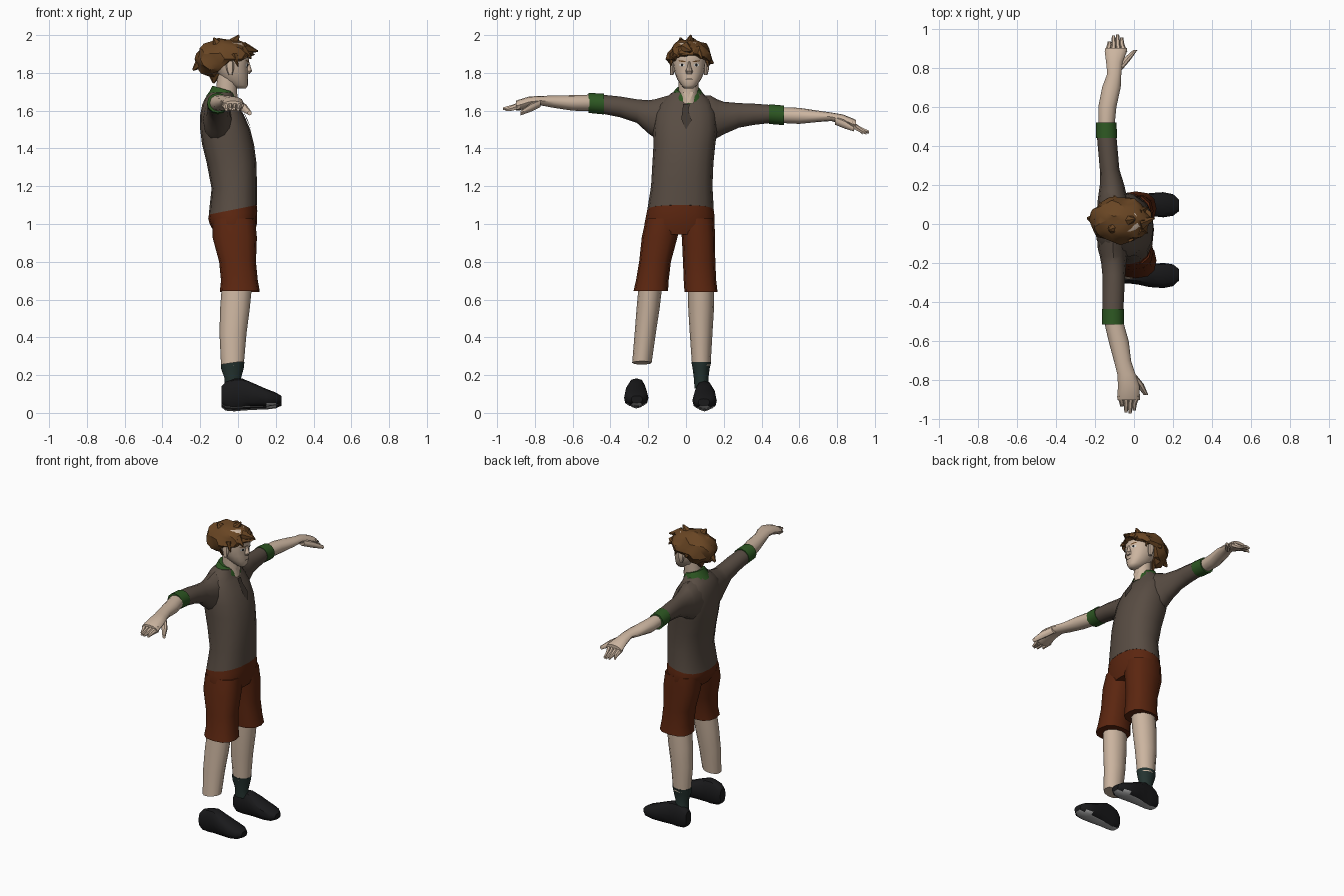
import bpy, bmesh, math
from mathutils import Vector


def colour(name, rgb):
    m = bpy.data.materials.new(name)
    m.diffuse_color = (*rgb, 1)
    return m


SKIN = colour("skin", (0.60, 0.46, 0.35))
HAIR = colour("hair_brown", (0.14, 0.060, 0.017))
SHIRT = colour("shirt_taupe", (0.098, 0.073, 0.056))
PLACKET = colour("shirt_dark", (0.05, 0.038, 0.03))
SHORTS = colour("shorts_rust", (0.105, 0.019, 0.005))
GREEN = colour("trim_green", (0.026, 0.095, 0.016))
SOCK = colour("sock_grey_green", (0.018, 0.034, 0.030))
SHOE = colour("shoe_black", (0.010, 0.010, 0.011))
SOLE = colour("sole_grey", (0.38, 0.38, 0.38))
EYE = colour("eye_white", (0.75, 0.75, 0.72))


def finish(name, bm, mats, angle=40):
    bmesh.ops.recalc_face_normals(bm, faces=bm.faces)
    me = bpy.data.meshes.new(name)
    bm.to_mesh(me)
    bm.free()
    ob = bpy.data.objects.new(name, me)
    bpy.context.collection.objects.link(ob)
    for m in mats:
        me.materials.append(m)
    bpy.ops.object.select_all(action='DESELECT')
    ob.select_set(True)
    bpy.context.view_layer.objects.active = ob
    bpy.ops.object.shade_smooth_by_angle(angle=math.radians(angle))
    return ob


def loft(name, rings, mat, axis='z', n=12, power=1.0, angle=40):
    """Rings: (position, a_min, a_max, b_min, b_max[, slope along a])."""
    bm = bmesh.new()
    loops = []
    for t, a0, a1, b0, b1, *s in rings:
        loop = []
        for i in range(n):
            c, d = math.cos(math.tau * i / n), math.sin(math.tau * i / n)
            u = math.copysign(abs(c) ** power, c) * (a1 - a0) / 2
            v = (b0 + b1) / 2 + math.copysign(abs(d) ** power, d) * (b1 - b0) / 2
            tt = t + (s[0] * u if s else 0)
            u += (a0 + a1) / 2
            co = {'z': (u, v, tt), 'y': (u, tt, v), 'x': (tt, u, v)}[axis]
            loop.append(bm.verts.new(co))
        loops.append(loop)
    for p, q in zip(loops, loops[1:]):
        for i in range(n):
            j = (i + 1) % n
            bm.faces.new((p[i], p[j], q[j], q[i]))
    bm.faces.new(loops[0])
    bm.faces.new(loops[-1])
    return finish(name, bm, [mat], angle)


def plate(name, pts, mat):
    bm = bmesh.new()
    bm.faces.new([bm.verts.new(p) for p in pts])
    return finish(name, bm, [mat])


# Shirt body, with a slanted hem
loft("shirt_body", [
    (1.075, -.155, .10, -.205, .147, .2), (1.20, -.14, .10, -.185, .14, .1),
    (1.32, -.165, .098, -.178, .145), (1.42, -.19, .085, -.172, .155),
    (1.50, -.20, .065, -.175, .165), (1.58, -.20, .03, -.165, .16),
    (1.63, -.19, -.002, -.145, .145), (1.665, -.175, -.02, -.11, .12),
    (1.695, -.15, -.025, -.075, .085)], SHIRT, n=16, power=.85)
plate("shirt_placket", [(.07, 0, 1.50), (.048, .03, 1.55), (.026, .012, 1.60),
                        (.006, .02, 1.635), (.006, -.015, 1.635), (.05, -.025, 1.555)], PLACKET)

# Collar and neck
loft("collar", [(1.655, -.17, -.005, -.085, .105, -.25), (1.685, -.15, -.01, -.075, .095, -.25),
                (1.715, -.135, -.02, -.055, .075, -.3)], GREEN)
loft("neck", [(1.64, -.12, .0, -.035, .06), (1.70, -.115, -.005, -.04, .065),
              (1.80, -.11, .0, -.04, .07)], SKIN)
plate("neck_opening", [(.003, .012, 1.635), (-.008, .04, 1.70), (-.008, -.015, 1.70)], SKIN)

# Left arm (+y)
loft("left_sleeve", [
    (.06, -.19, -.02, 1.42, 1.68), (.13, -.185, -.03, 1.43, 1.68), (.165, -.18, -.042, 1.455, 1.66),
    (.20, -.175, -.05, 1.475, 1.647), (.28, -.175, -.075, 1.51, 1.64), (.36, -.182, -.082, 1.525, 1.637),
    (.45, -.19, -.09, 1.535, 1.63)], SHIRT, 'y')
loft("left_cuff", [(.44, -.194, -.086, 1.53, 1.634), (.52, -.195, -.09, 1.523, 1.627)], GREEN, 'y')
loft("left_forearm", [
    (.50, -.183, -.10, 1.535, 1.618), (.60, -.183, -.09, 1.53, 1.615), (.70, -.163, -.068, 1.54, 1.60),
    (.77, -.137, -.065, 1.545, 1.59), (.83, -.143, -.058, 1.525, 1.58), (.885, -.15, -.035, 1.50, 1.558),
    (.90, -.147, -.035, 1.50, 1.55)], SKIN, 'y')
loft("left_thumb", [(.79, -.10, -.06, 1.525, 1.57), (.84, -.062, -.018, 1.505, 1.55),
                    (.89, -.005, .017, 1.49, 1.515)], SKIN, 'y', n=8)

# Right arm (-y)
loft("right_sleeve", [
    (-.06, -.19, -.02, 1.42, 1.69), (-.13, -.185, -.03, 1.43, 1.67), (-.165, -.175, -.035, 1.455, 1.66),
    (-.20, -.168, -.04, 1.48, 1.655), (-.26, -.162, -.045, 1.535, 1.66), (-.35, -.162, -.05, 1.565, 1.675),
    (-.45, -.162, -.055, 1.585, 1.685)], SHIRT, 'y')
loft("right_cuff", [(-.435, -.165, -.05, 1.58, 1.69), (-.515, -.164, -.052, 1.588, 1.694)], GREEN, 'y')
loft("right_forearm", [
    (-.50, -.153, -.055, 1.597, 1.685), (-.60, -.13, -.027, 1.60, 1.682), (-.70, -.103, -.015, 1.615, 1.68),
    (-.77, -.085, .008, 1.628, 1.678), (-.83, -.082, .028, 1.618, 1.675), (-.885, -.086, .03, 1.60, 1.658),
    (-.90, -.085, .03, 1.60, 1.652)], SKIN, 'y')
loft("right_thumb", [(-.77, -.03, .01, 1.62, 1.66), (-.82, .005, .05, 1.595, 1.64),
                     (-.875, .05, .073, 1.575, 1.60)], SKIN, 'y', n=8)

# Four fingers on each hand
for side, s, x0, z0, drop in (("left", 1, -.15, 1.525, .035), ("right", -1, -.086, 1.626, .012)):
    for i, reach in enumerate((.935, .965, .97, .955)):
        a = x0 + i * .029
        b = a + (1.5 - i) * .008
        low = drop + abs(i - 1.5) * .006
        loft(f"{side}_finger_{i + 1}", [
            (s * .88, a, a + .03, z0 - .02, z0 + .024), (s * .92, b, b + .026, z0 - low * .6 - .015, z0 - low * .6 + .016),
            (s * reach, b + .004, b + .02, z0 - low - .009, z0 - low + .007)], SKIN, 'y', n=6)

# Shorts
loft("shorts_hips", [
    (1.085, -.152, .098, -.203, .145, .2), (1.05, -.158, .102, -.21, .15, .15),
    (1.0, -.15, .10, -.22, .152), (.945, -.12, .085, -.215, .14)], SHORTS, n=16, power=.85)
loft("shorts_right_leg", [
    (1.03, -.135, .09, -.212, -.02), (.93, -.135, .10, -.234, -.045), (.80, -.10, .095, -.248, -.08),
    (.70, -.09, .105, -.265, -.092), (.645, -.096, .115, -.278, -.095)], SHORTS, power=.8)
loft("shorts_left_leg", [
    (1.03, -.135, .09, -.045, .150), (.93, -.135, .10, -.022, .154), (.80, -.10, .095, -.016, .155),
    (.70, -.09, .105, -.012, .160), (.64, -.096, .115, -.008, .167)], SHORTS, power=.8)

# Lower legs: the right one ends above the ankle
loft("right_shin", [
    (.68, -.085, .075, -.25, -.125), (.55, -.095, .062, -.262, -.14), (.42, -.098, .045, -.272, -.16),
    (.265, -.09, .032, -.285, -.182, .15)], SKIN)
loft("left_shin", [
    (.68, -.085, .075, .01, .15), (.55, -.095, .062, .012, .148), (.42, -.098, .045, .02, .14),
    (.25, -.085, .03, .032, .13)], SKIN)
loft("left_sock", [(.27, -.091, .034, .028, .134), (.235, -.09, .03, .035, .125),
                   (.18, -.07, .015, .042, .118), (.13, -.075, .02, .045, .125)], SOCK)

# Shoes, the right one mirrored and slightly raised
SHOE_RINGS = [
    (-.088, .072, .128, .03, .125), (-.065, .06, .138, .012, .15), (-.02, .056, .14, .008, .166),
    (.02, .05, .145, .012, .168), (.08, .042, .158, .016, .143), (.15, .034, .163, .018, .112),
    (.20, .042, .153, .024, .093), (.23, .065, .125, .038, .075)]
for name, flip in (("left_shoe", False), ("right_shoe", True)):
    rings = [(x, -.165 - b, -.165 - a, c + .015, d + .015) if flip else (x, a, b, c, d)
             for x, a, b, c, d in SHOE_RINGS]
    shoe = loft(name, rings, SHOE, 'x', power=.75)
    shoe.data.materials.append(SOLE)
    for f in shoe.data.polygons:
        if f.normal.z < -.75:
            f.material_index = 1

# Head
HEAD = [(1.718, -.01, .042, -.01, .04), (1.735, -.045, .053, -.025, .058), (1.765, -.09, .054, -.046, .08),
        (1.80, -.11, .054, -.06, .095), (1.835, -.13, .053, -.068, .103), (1.87, -.15, .058, -.072, .106),
        (1.92, -.16, .055, -.07, .105), (1.96, -.12, .02, -.04, .07)]
loft("head", HEAD, SKIN, n=16, power=.9, angle=60)


def face_x(y, z):
    for p, q in zip(HEAD, HEAD[1:]):
        if p[0] <= z <= q[0]:
            t = (z - p[0]) / (q[0] - p[0])
            a, b, c, d = (p[k] + t * (q[k] - p[k]) for k in range(1, 5))
            w = min(1, abs(y - (c + d) / 2) / ((d - c) / 2))
            return (a + b) / 2 + (b - a) / 2 * (1 - w ** (2 / .9)) ** .45


def face_plate(name, y, z, w, h, mat, lift, tilt=0):
    pts = []
    for i in range(8):
        dy, dz = math.cos(math.tau * i / 8) * w, math.sin(math.tau * i / 8) * h
        pts.append((face_x(y + dy, z + dz + tilt * dy) + lift, y + dy, z + dz + tilt * dy))
    plate(name, pts, mat)


for side, s in (("left", 1), ("right", -1)):
    y = .017 + s * .038
    face_plate(side + "_eye", y, 1.842, .016, .008, EYE, .003)
    face_plate(side + "_pupil", y, 1.842, .007, .008, SHOE, .005)
    face_plate(side + "_brow", y, 1.862, .021, .004, HAIR, .004, s * .15)
    # Ears
    ye = .018 + s * .09
    loft(side + "_ear", [(1.79, -.05, -.03, ye - .012, ye + .006), (1.82, -.062, -.022, ye - .012, ye + .014),
                         (1.85, -.065, -.022, ye - .014, ye + .016), (1.868, -.055, -.03, ye - .01, ye + .01)],
         SKIN, n=8)
loft("nose", [(1.795, .035, .062, .001, .033), (1.81, .035, .074, -.002, .036), (1.83, .035, .068, .007, .027),
              (1.86, .03, .059, .01, .024)], SKIN, n=8)
face_plate("mouth", .017, 1.767, .021, .003, PLACKET, .003)

# Hair cap: lumpy ball cut off along the hairline
bm = bmesh.new()
bmesh.ops.create_icosphere(bm, subdivisions=3, radius=1)
for v in bm.verts:
    d = v.co.copy()
    a = math.atan2(d.y, d.x)
    k = 1 + .05 * math.sin(7 * a + 3 * d.z) + .04 * math.sin(9 * d.z + 4 * a + 1)
    x, y, z = -.07 + d.x * .155 * k, .02 + d.y * .118 * k, 1.873 + d.z * .107 * k
    edge = 1.765 + .10 * min(1, max(0, (x + .13) / .07)) + .03 * min(1, max(0, (x - .01) / .05))
    v.co = (x, y, max(z, edge + .008 * math.sin(9 * a)))
finish("hair", bm, [HAIR], 30)

# Loose locks: root, tip, thickness
LOCKS = [((-.03, .02, 1.95), (.005, .025, 2.0), .035), ((.03, .0, 1.93), (.105, .03, 1.915), .035),
         ((.02, .06, 1.92), (.07, .085, 1.875), .03), ((.02, -.03, 1.92), (.07, -.045, 1.88), .03),
         ((-.02, .11, 1.90), (.0, .115, 1.835), .022), ((-.02, -.07, 1.90), (.0, -.082, 1.835), .022),
         ((-.17, .02, 1.88), (-.238, .03, 1.815), .05), ((-.09, .10, 1.88), (-.10, .145, 1.85), .035),
         ((-.12, .02, 1.80), (-.13, .02, 1.745), .045), ((-.10, -.02, 1.94), (-.13, -.03, 1.985), .04)]
for i, (root, tip, r) in enumerate(LOCKS):
    root, tip = Vector(root), Vector(tip)
    bm = bmesh.new()
    bmesh.ops.create_cone(bm, segments=6, radius1=r, radius2=r * .12, depth=(tip - root).length, cap_ends=True)
    rot = (tip - root).to_track_quat('Z', 'Y')
    for v in bm.verts:
        v.co = rot @ v.co + (root + tip) / 2
    finish(f"hair_lock_{i + 1}", bm, [HAIR], 30)
